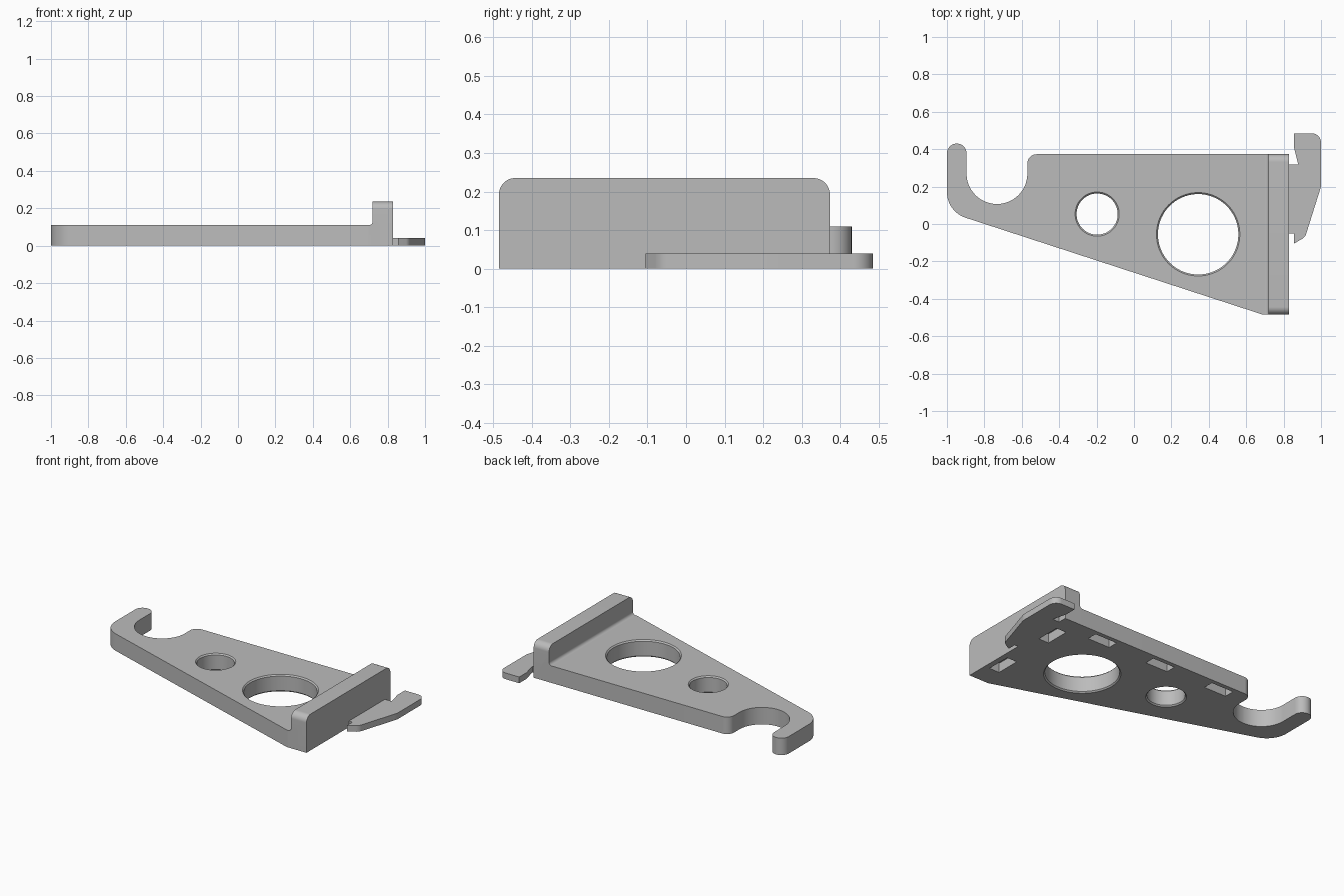
import bpy, bmesh, math
from mathutils import Vector, Matrix

cube = bpy.data.objects.get("Cube")
if cube:
    bpy.data.objects.remove(cube, do_unlink=True)

grey = bpy.data.materials.new("plain grey")
grey.use_nodes = True
colour = (0.5, 0.5, 0.5, 1)
grey.diffuse_color = colour
grey.node_tree.nodes["Principled BSDF"].inputs["Base Color"].default_value = colour


def rounded(corners, steps=14):
    """Outline from (x, y, radius) corners, each replaced by a tangent arc."""
    out = []
    for i, (x, y, r) in enumerate(corners):
        p = Vector((x, y))
        if r == 0:
            out.append(p)
            continue
        a = (Vector(corners[i - 1][:2]) - p).normalized()
        b = (Vector(corners[(i + 1) % len(corners)][:2]) - p).normalized()
        half = a.angle(b) / 2
        centre = p + (a + b).normalized() * r / math.sin(half)
        start = p + a * r / math.tan(half) - centre
        turn = b.angle_signed(a)
        sweep = math.copysign(math.pi - 2 * half, turn)
        for k in range(steps + 1):
            out.append(centre + Matrix.Rotation(-sweep * k / steps, 2) @ start)
    return out


def finish(name, bm):
    bmesh.ops.recalc_face_normals(bm, faces=bm.faces)
    mesh = bpy.data.meshes.new(name)
    bm.to_mesh(mesh)
    bm.free()
    mesh.materials.append(grey)
    ob = bpy.data.objects.new(name, mesh)
    bpy.context.collection.objects.link(ob)
    return ob


def extrude(name, outline, place, direction):
    """Fill an outline mapped to 3D by place() and extrude it."""
    bm = bmesh.new()
    face = bm.faces.new([bm.verts.new(place(p.x, p.y)) for p in outline])
    grown = bmesh.ops.extrude_face_region(bm, geom=[face])["geom"]
    bmesh.ops.translate(bm, vec=direction,
                        verts=[v for v in grown if isinstance(v, bmesh.types.BMVert)])
    return finish(name, bm)


def hole_cutter(x, y, r, n=72):
    """Round cutter that flares at both ends to chamfer the rims."""
    bm = bmesh.new()
    rings = []
    for z, radius in ((-.01, r + .018), (.008, r), (TOP - .008, r), (TOP + .01, r + .018)):
        rings.append([bm.verts.new((x + radius * math.cos(math.tau * k / n),
                                    y + radius * math.sin(math.tau * k / n), z))
                      for k in range(n)])
    for low, high in zip(rings, rings[1:]):
        for k in range(n):
            j = (k + 1) % n
            bm.faces.new((low[k], low[j], high[j], high[k]))
    bm.faces.new(rings[0])
    bm.faces.new(rings[-1])
    return finish("hole_cutter", bm)


def slot_cutter(x, y, width, depth):
    bm = bmesh.new()
    bmesh.ops.create_cube(bm, size=1)
    bmesh.ops.scale(bm, vec=(width, depth, .12), verts=bm.verts)
    bmesh.ops.translate(bm, vec=(x, y, 0), verts=bm.verts)
    return finish("slot_cutter", bm)


def combine(target, other, operation):
    mod = target.modifiers.new("join", 'BOOLEAN')
    mod.operation, mod.solver, mod.object = operation, 'EXACT', other
    bpy.context.view_layer.objects.active = target
    bpy.ops.object.modifier_apply(modifier=mod.name)
    bpy.data.objects.remove(other, do_unlink=True)


TOP, BACK, FRONT = .11, .373, -.485


def flat(x, y):
    return (x, y, 0)


# Tapered plate with the open hook
bracket = extrude("bracket_plate", rounded([
    (-1, .43, .0524), (-.895, .43, .0524), (-.895, .107, .162), (-.57, .107, .162),
    (-.57, BACK, .05), (.76, BACK, 0), (.76, FRONT, 0), (.69, FRONT, .06),
    (-1, .066, .145)]), flat, (0, 0, TOP))

# Upright flange with rounded top corners
flange = extrude("flange", rounded([
    (FRONT, 0, 0), (BACK, 0, 0), (BACK, .235, .042), (FRONT, .235, .042)]),
    lambda y, z: (.72, y, z), (.11, 0, 0))
combine(bracket, flange, 'UNION')

# Concave fillet where plate and flange meet
fillet = extrude("fillet", rounded([
    (.7, TOP, 0), (.7, TOP - .02, 0), (.74, TOP - .02, 0), (.74, TOP + .02, 0),
    (.72, TOP + .02, 0), (.72, TOP, .0199)], 6),
    lambda x, z: (x, FRONT, z), (0, BACK - FRONT, 0))
combine(bracket, fillet, 'UNION')

# Chamfered round holes
for x, y, r in ((.343, -.055, .215), (-.197, .053, .11)):
    combine(bracket, hole_cutter(x, y, r), 'DIFFERENCE')

# Blind slots in the underside
for x in (.5, .065, -.375):
    combine(bracket, slot_cutter(x, .312, .158, .066), 'DIFFERENCE')
for y in (.173, -.27):
    combine(bracket, slot_cutter(.758, y, .072, .158), 'DIFFERENCE')

# Thin side latch
latch = extrude("side_latch", rounded([
    (.83, -.05, 0), (.855, -.05, 0), (.855, -.105, 0), (.915, -.07, .05),
    (1, .2, .1), (1, .485, .05), (.855, .485, 0), (.855, .41, 0),
    (.878, .318, 0), (.83, .318, 0)]), flat, (0, 0, .04))

for ob in (bracket, latch):
    bpy.ops.object.select_all(action='DESELECT')
    ob.select_set(True)
    bpy.context.view_layer.objects.active = ob
    bpy.ops.object.shade_smooth_by_angle(angle=math.radians(30))
